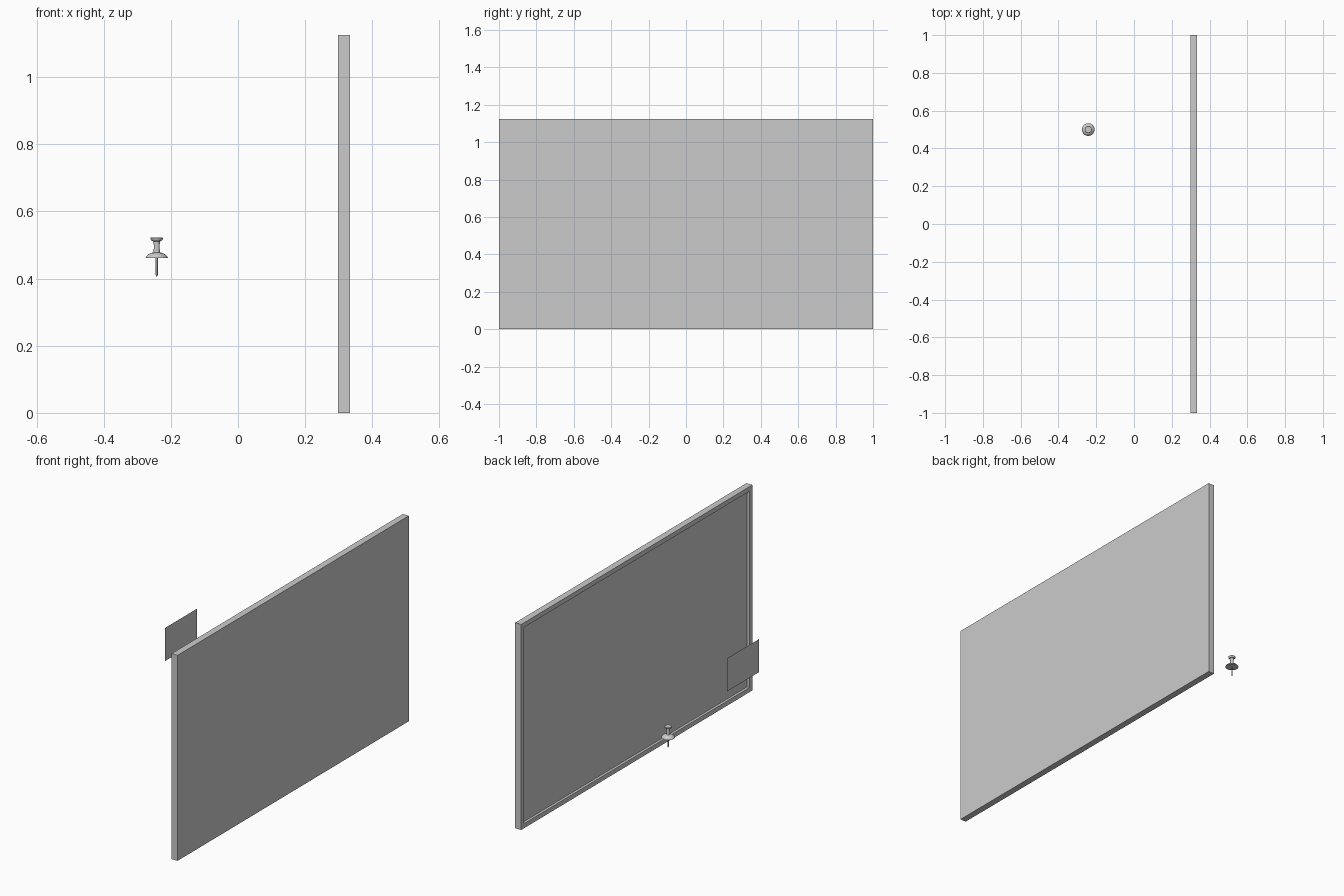
import bpy, bmesh, math
from mathutils import Matrix, Vector

if "Cube" in bpy.data.objects:
    bpy.data.objects.remove(bpy.data.objects["Cube"])


def finish(name, bm, smooth=False):
    bmesh.ops.recalc_face_normals(bm, faces=bm.faces)
    mesh = bpy.data.meshes.new(name)
    bm.to_mesh(mesh)
    bm.free()
    ob = bpy.data.objects.new(name, mesh)
    bpy.context.collection.objects.link(ob)
    if smooth:
        bpy.ops.object.select_all(action='DESELECT')
        ob.select_set(True)
        bpy.context.view_layer.objects.active = ob
        bpy.ops.object.shade_smooth_by_angle(angle=math.radians(35))
    return ob


def lathe(name, profile, centre, steps=32):
    """Spin an (r, z) profile around a vertical axis."""
    bm = bmesh.new()
    verts = [bm.verts.new((r, 0, z)) for r, z in profile]
    edges = [bm.edges.new(p) for p in zip(verts, verts[1:])]
    bmesh.ops.spin(bm, geom=verts + edges, cent=(0, 0, 0), axis=(0, 0, 1),
                   angle=math.tau, steps=steps, use_merge=True)
    bmesh.ops.remove_doubles(bm, verts=bm.verts, dist=1e-5)
    bmesh.ops.translate(bm, verts=bm.verts, vec=(*centre, 0))
    return finish(name, bm, True)


# Board: a slab with a raised frame around a recessed face on the -x side
X0, X1, HEIGHT = 0.298, 0.334, 1.125
RAIL, RECESS = 0.036, 0.014
bm = bmesh.new()
bmesh.ops.create_cube(bm, size=1, matrix=Matrix.Translation(
    ((X0 + X1) / 2, 0, HEIGHT / 2)) @ Matrix.Diagonal((X1 - X0, 2, HEIGHT, 1)))
bm.normal_update()
face = min(bm.faces, key=lambda f: f.calc_center_median().x)
bmesh.ops.inset_region(bm, faces=[face], thickness=RAIL)
inner = bmesh.ops.extrude_discrete_faces(bm, faces=[face])["faces"]
bmesh.ops.translate(bm, verts=inner[0].verts, vec=Vector((RECESS, 0, 0)))
finish("pin_board", bm)

# Paper note: a thin sheet floating in front of the board
bm = bmesh.new()
bm.faces.new([bm.verts.new((-0.334, y, z)) for y, z in
              ((0.122, 0.592), (-0.153, 0.592), (-0.153, 0.773), (0.122, 0.773))])
finish("paper_note", bm)

# Push pin: turned handle and needle
PIN = (-0.242, 0.5)
lathe("pin_handle", [
    (0, 0.461), (0.0335, 0.461), (0.032, 0.465), (0.027, 0.4705),
    (0.019, 0.4755), (0.0095, 0.478), (0.0085, 0.495), (0.0095, 0.511),
    (0.014, 0.5115), (0.0185, 0.517), (0.0188, 0.5205), (0.0175, 0.522),
    (0, 0.522)], PIN)
lathe("pin_needle", [(0, 0.461), (0.0033, 0.461), (0.0033, 0.411),
                     (0, 0.4045)], PIN, 12)
